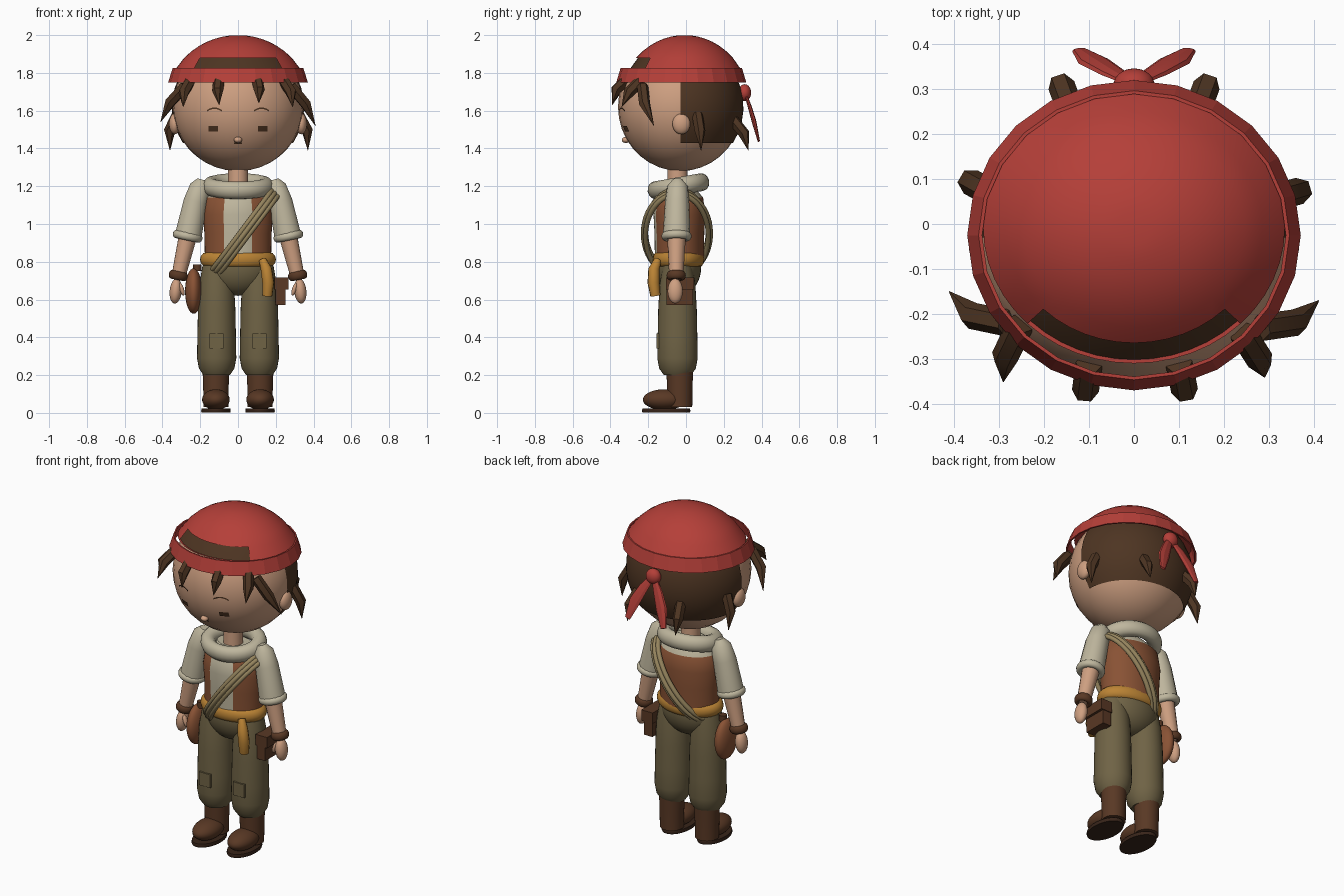
import bpy, bmesh
from math import sin, cos, pi, radians, sqrt, atan2
from mathutils import Vector

cube = bpy.data.objects.get("Cube")
if cube:
    bpy.data.objects.remove(cube, do_unlink=True)


def material(name, r, g, b):
    m = bpy.data.materials.new(name)
    m.use_nodes = True
    m.diffuse_color = (r, g, b, 1)
    m.node_tree.nodes["Principled BSDF"].inputs["Base Color"].default_value = (r, g, b, 1)
    return m


SKIN = material("skin", .62, .35, .22)
HAIR = material("dark brown hair", .075, .035, .016)
RED = material("red cloth", .46, .05, .04)
LINEN = material("linen", .52, .47, .34)
LEATHER = material("brown leather", .25, .085, .035)
TROUSER = material("olive cloth", .16, .125, .06)
OCHRE = material("ochre sash", .5, .23, .035)
BOOT = material("dark boot leather", .1, .04, .018)
ROPE = material("rope", .3, .23, .11)
SOLE = material("sole", .04, .018, .01)


def finish(ob, name, mat, smooth=True):
    ob.name = name
    ob.data.materials.append(mat)
    if smooth:
        bpy.ops.object.select_all(action='DESELECT')
        ob.select_set(True)
        bpy.context.view_layer.objects.active = ob
        bpy.ops.object.shade_smooth_by_angle(angle=radians(40))
    return ob


def mesh_object(bm, name, mat, smooth=True):
    bmesh.ops.recalc_face_normals(bm, faces=bm.faces)
    me = bpy.data.meshes.new(name)
    bm.to_mesh(me)
    bm.free()
    ob = bpy.data.objects.new(name, me)
    bpy.context.collection.objects.link(ob)
    return finish(ob, name, mat, smooth)


def lathe(name, profile, mat, x=0, y=0, sy=1, segs=32, arc=(0, 360), caps=True, smooth=True, skip=None):
    """Turned shape from (radius, z) points; skip(centre) leaves faces out."""
    bm = bmesh.new()
    full = arc[1] - arc[0] == 360
    n = segs if full else segs + 1
    rings = []
    for r, z in profile:
        angles = [radians(arc[0] + (arc[1] - arc[0]) * i / segs) for i in range(n)]
        rings.append([bm.verts.new((x + r * cos(a), y + r * sy * sin(a), z)) for a in angles])
    for low, high in zip(rings, rings[1:]):
        for i in range(segs):
            j = (i + 1) % n
            quad = (low[i], low[j], high[j], high[i])
            if not (skip and skip(sum((v.co for v in quad), Vector()) / 4)):
                bm.faces.new(quad)
    if caps and full:
        bm.faces.new(rings[0])
        bm.faces.new(rings[-1])
    return mesh_object(bm, name, mat, smooth)


def ball(name, loc, size, mat, rot=(0, 0, 0)):
    bpy.ops.mesh.primitive_uv_sphere_add(segments=32, ring_count=18, radius=1, location=loc, rotation=rot)
    ob = bpy.context.object
    ob.scale = size
    return finish(ob, name, mat)


def box(name, loc, size, mat, rot=(0, 0, 0)):
    bpy.ops.mesh.primitive_cube_add(size=1, location=loc, rotation=rot)
    ob = bpy.context.object
    ob.scale = size
    return finish(ob, name, mat, False)


def ring(name, loc, major, minor, mat, scale=(1, 1, 1), rot=(0, 0, 0)):
    bpy.ops.mesh.primitive_torus_add(major_radius=major, minor_radius=minor, major_segments=36,
                                     minor_segments=12, location=loc, rotation=rot)
    ob = bpy.context.object
    ob.scale = scale
    return finish(ob, name, mat)


def tube(name, points, radii, mat, closed=False, res=3):
    cu = bpy.data.curves.new(name, 'CURVE')
    cu.dimensions, cu.bevel_depth, cu.bevel_resolution, cu.use_fill_caps = '3D', 1, res, True
    sp = cu.splines.new('POLY')
    sp.points.add(len(points) - 1)
    for p, co, r in zip(sp.points, points, radii):
        p.co, p.radius = (*co, 1), r
    sp.use_cyclic_u = closed
    ob = bpy.data.objects.new(name, cu)
    bpy.context.collection.objects.link(ob)
    bpy.ops.object.select_all(action='DESELECT')
    ob.select_set(True)
    bpy.context.view_layer.objects.active = ob
    bpy.ops.object.convert(target='MESH')
    return finish(bpy.context.object, name, mat)


# Head
HY = -.03
ball("head", (0, HY, 1.62), (.345, .33, .34), SKIN)
ball("nose", (0, -.318, 1.445), (.022, .022, .016), SKIN)
lathe("neck", [(.055, 1.15), (.052, 1.34)], SKIN, y=-.045)


def face_plate(name, cx, cz, w, h, mat, bow=0):
    """Thin plate that follows the curve of the face."""
    bm = bmesh.new()
    bmesh.ops.create_grid(bm, x_segments=6, y_segments=2, size=.5)
    for v in bm.verts:
        x, z = cx + v.co.x * w, cz + v.co.y * h - bow * (2 * v.co.x) ** 2
        v.co = (x, HY - .333 * sqrt(1 - (x / .345) ** 2 - ((z - 1.62) / .34) ** 2) - .002, z)
    mesh_object(bm, name, mat)


face_plate("mouth", 0, 1.428, .04, .008, HAIR)
for s, side in ((1, "left"), (-1, "right")):
    face_plate(side + "_eye", s * .13, 1.504, .05, .028, HAIR)
    face_plate(side + "_eyelash", s * .125, 1.613, .08, .008, HAIR, .014)
    ball(side + "_ear", (s * .335, -.025, 1.53), (.03, .047, .055), SKIN)

# Hair shell on the back of the head and crown under the cap
back = [(.35 * sqrt(1 - ((z - 1.62) / .345) ** 2), z) for z in (1.43, 1.48, 1.54, 1.6, 1.66, 1.72, 1.78, 1.83)]
lathe("back_hair", back, HAIR, y=HY, sy=.955, arc=(0, 180))


def dome(z, k):
    return k * .39 * sqrt(max(0, 1 - ((z - 1.62) / (.38 * k)) ** 2)), z


LEVELS = (1.815, 1.88, 1.915, 1.945, 1.965, 1.98)
lathe("crown_hair", [dome(z, .975) for z in LEVELS], HAIR, y=-.01, sy=.9, segs=48,
      skip=lambda c: c.z < 1.88 and c.y < 0 and abs(c.x) > .26)

# Red cap, open at the brow, with a faceted band and a knot behind
lathe("cap", [dome(z, 1) for z in LEVELS + (1.992, 1.998)], RED, y=-.008, sy=.9, segs=48,
      skip=lambda c: c.z < 1.88 and abs(atan2(c.x, -c.y)) < pi / 4)
lathe("cap_band", [(.36, 1.75), (.37, 1.75), (.345, 1.827), (.337, 1.827), (.36, 1.75)], RED,
      y=-.025, sy=.93, segs=24, caps=False, smooth=False)
ball("cap_knot", (0, .31, 1.695), (.045, .035, .045), RED)
for s, side in ((1, "left"), (-1, "right")):
    tail = tube(side + "_knot_tail", [(0, .31, 1.7), (s * .05, .345, 1.62), (s * .09, .37, 1.54), (s * .12, .385, 1.44)],
                [.015, .03, .036, .018], RED, res=2)
    for v in tail.data.vertices:  # flatten the cloth against its slope
        mid = .31 + .29 * (1.7 - v.co.z)
        v.co.y = mid + (v.co.y - mid) * .35

# Locks of hair: root and tip
LOCKS = [((-.25, -.22, 1.76), (-.29, -.35, 1.62)), ((-.1, -.31, 1.77), (-.1, -.39, 1.63)),
         ((.1, -.31, 1.77), (.11, -.39, 1.64)), ((.24, -.24, 1.76), (.29, -.34, 1.62)),
         ((-.28, -.22, 1.73), (-.41, -.15, 1.54)), ((.28, -.23, 1.73), (.41, -.17, 1.52)),
         ((-.32, .07, 1.58), (-.36, .11, 1.39)), ((.32, .06, 1.58), (.37, .08, 1.39)),
         ((-.14, .25, 1.55), (-.16, .33, 1.39)), ((.14, .25, 1.55), (.16, .33, 1.39))]
for i, (root, tip) in enumerate(LOCKS):
    a, b = Vector(root), Vector(tip)
    bulge = a.lerp(b, .45) + Vector((a.x, a.y, 0)).normalized() * .025
    tube("hair_lock_%d" % (i + 1), [a, bulge, b], [.03, .03, .001], HAIR, res=1)

# Torso: vest with an open shirt front
torso = lathe("vest", [(.175, .8), (.178, .95), (.185, 1.05), (.17, 1.14), (.1, 1.2)], LEATHER,
              y=-.035, sy=.74, segs=44)
torso.data.materials.append(LINEN)
for f in torso.data.polygons:
    if f.center.z > 1.14 or (f.center.y < -.04 and abs(f.center.x) < .074):
        f.material_index = 1
ring("scarf", (0, -.04, 1.2), .145, .045, LINEN, (1, .87, 1.05), (radians(10), 0, 0))
ring("sash", (0, -.04, .812), .165, .036, OCHRE, (1, .68, 1.1))
tube("sash_end", [(.13, -.15, .81), (.15, -.17, .76), (.16, -.172, .69), (.155, -.162, .62)],
     [.02, .03, .032, .027], OCHRE)
ball("hips", (0, -.04, .77), (.175, .12, .15), TROUSER)

# Arms and legs
for s, side in ((1, "left"), (-1, "right")):
    tube(side + "_sleeve", [(s * .19, -.045, 1.235), (s * .2, -.045, 1.2), (s * .225, -.047, 1.12), (s * .265, -.05, .93)],
         [.025, .055, .064, .073], LINEN, res=5)
    ring(side + "_cuff", (s * .267, -.05, .935), .06, .02, LINEN, (1, 1, 1.1), (0, -s * .2, 0))
    tube(side + "_forearm", [(s * .262, -.05, .95), (s * .318, -.052, .71)], [.05, .037], SKIN, res=5)
    ring(side + "_wristband", (s * .316, -.052, .727), .034, .017, BOOT, (1, 1, 1.4), (0, -s * .2, 0))
    ball(side + "_hand", (s * .33, -.057, .645), (.032, .04, .066), SKIN, (0, -s * .1, 0))
    ball(side + "_thumb", (s * .298, -.075, .655), (.012, .015, .035), SKIN, (0, s * .3, 0))

    leg = [(.07, .2), (.094, .235), (.104, .29), (.102, .4), (.099, .55), (.092, .68), (.075, .78)]
    lathe(side + "_trouser_leg", leg, TROUSER, x=s * .113, y=-.045, sy=1.03)
    box(side + "_knee_patch", (s * .113, -.146, .38), (.075, .022, .08), TROUSER)
    lathe(side + "_boot_shaft", [(.066, .03), (.067, .12), (.072, .27)], BOOT, x=s * .117, y=-.033)
    ball(side + "_boot_toe", (s * .117, -.115, .07), (.073, .113, .055), BOOT)
    lathe(side + "_boot_sole", [(.076, .003), (.078, .01), (.076, .024)], SOLE, x=s * .117, y=-.105, sy=1.65)

# Rope coil slung from the left shoulder to the right hip
along = Vector((.33, 0, .44)).normalized()
across = Vector((-along.z, 0, along.x))
for i in (-1, 0, 1):
    centre = Vector((.035, -.048, .95)) + across * i * .021
    depth = .178 - .012 * abs(i)
    loop = [centre + along * .275 * cos(k * pi / 24) + Vector((0, depth * sin(k * pi / 24), 0)) for k in range(48)]
    tube("rope_coil_%d" % (i + 2), loop, [.0135] * 48, ROPE, True)

# Pouch on the left hip, flask on the right
box("pouch", (.225, -.032, .635), (.055, .14, .13), BOOT)
box("pouch_flap", (.23, -.032, .685), (.075, .15, .065), BOOT)
ball("flask", (-.235, -.045, .645), (.045, .09, .12), LEATHER)
lathe("flask_stopper", [(.022, .75), (.022, .785)], BOOT, x=-.215, y=-.045, segs=16)
